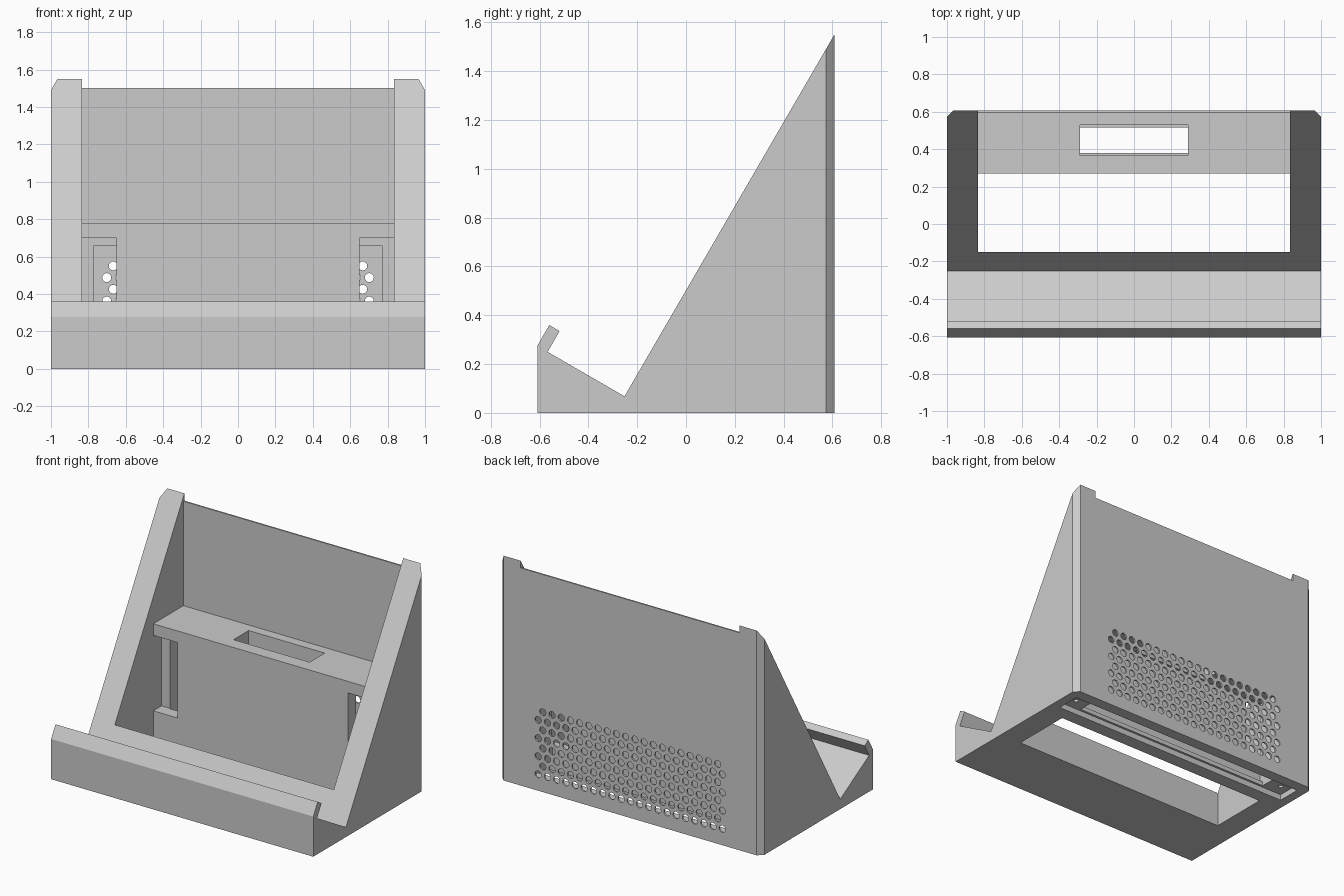
import bpy, bmesh, math
from mathutils import Matrix

if "Cube" in bpy.data.objects:
    bpy.data.objects.remove(bpy.data.objects["Cube"], do_unlink=True)

mat = bpy.data.materials.new("light_grey")
mat.use_nodes = True
grey = (0.6, 0.6, 0.6, 1)
mat.diffuse_color = grey
mat.node_tree.nodes["Principled BSDF"].inputs["Base Color"].default_value = grey


def make(name, bm):
    bmesh.ops.recalc_face_normals(bm, faces=bm.faces)
    me = bpy.data.meshes.new(name)
    bm.to_mesh(me)
    bm.free()
    me.materials.append(mat)
    ob = bpy.data.objects.new(name, me)
    bpy.context.collection.objects.link(ob)
    return ob


def extrude_profile(points, half_width):
    """Closed (y, z) profile stretched from -half_width to +half_width in x."""
    bm = bmesh.new()
    face = bm.faces.new([bm.verts.new((-half_width, y, z)) for y, z in points])
    ext = bmesh.ops.extrude_face_region(bm, geom=[face])
    verts = [g for g in ext["geom"] if isinstance(g, bmesh.types.BMVert)]
    bmesh.ops.translate(bm, verts=verts, vec=(2 * half_width, 0, 0))
    return bm


def add_box(bm, x, y, z):
    m = Matrix.Translation([(a + b) / 2 for a, b in (x, y, z)])
    m = m @ Matrix.Diagonal([b - a for a, b in (x, y, z)] + [1])
    bmesh.ops.create_cube(bm, size=1, matrix=m)


def add_cylinder(bm, centre, radius, depth, along_y=False, sides=16):
    m = Matrix.Translation(centre)
    if along_y:
        m = m @ Matrix.Rotation(math.pi / 2, 4, 'X')
    bmesh.ops.create_cone(bm, cap_ends=True, segments=sides, radius1=radius,
                          radius2=radius, depth=depth, matrix=m)


def cut(target, bm):
    cutter = make("cutter", bm)
    cutter.hide_render = True
    mod = target.modifiers.new("cut", 'BOOLEAN')
    mod.operation = 'DIFFERENCE'
    mod.solver = 'EXACT'
    mod.object = cutter
    bpy.context.view_layer.objects.active = target
    bpy.ops.object.modifier_apply(modifier=mod.name)
    bpy.data.objects.remove(cutter, do_unlink=True)


def cut_box(target, x, y, z):
    bm = bmesh.new()
    add_box(bm, x, y, z)
    cut(target, bm)


BACK = 0.608     # rear face
INNER = 0.835    # inner face of the side walls
PANEL = 0.597    # front face of the thin back panel

# Stand body: lip, cradle and sloped sides, with chamfered rear corners
profile = [(-0.608, 0), (-0.608, 0.277), (-0.56, 0.36), (-0.518, 0.335),
           (-0.567, 0.25), (-0.252, 0.068), (BACK, 1.55), (BACK, 0)]
bm = extrude_profile(profile, 1)
corners = [e for e in bm.edges
           if all(v.co.y > 0.6 for v in e.verts) and e.verts[0].co.x == e.verts[1].co.x]
bmesh.ops.bevel(bm, geom=corners, offset=0.035 * 1.0, segments=1, affect='EDGES')
body = make("stand_body", bm)

# Opening between the sides, leaving the rear housing with its shelf top
opening = [(-0.15, -0.2), (0.27, -0.2), (0.27, 0.78), (PANEL, 0.78),
           (PANEL, 2), (-0.15, 2)]
cut(body, extrude_profile(opening, INNER))

# Lowered top edge of the back panel
cut_box(body, (-INNER, INNER), (0.5, 0.7), (1.5, 2))

# Stepped windows at both ends of the housing front
for s in (-1, 1):
    cut_box(body, sorted((s * 0.65, s * INNER)), (0.2, 0.36), (0.18, 0.70))

# Housing cavity, floor opening, base recess and shelf slot
cut_box(body, (-0.77, 0.77), (0.355, PANEL), (0.07, 0.66))
cut_box(body, (-0.77, 0.77), (0.38, 0.515), (-0.1, 0.3))
cut_box(body, (-0.935, 0.935), (0.365, 0.53), (-0.1, 0.04))
cut_box(body, (-0.29, 0.29), (0.365, 0.53), (0.6, 0.9))

# Screw holes in the base pads
bm = bmesh.new()
for s in (-1, 1):
    add_cylinder(bm, (s * 0.867, 0.448, 0.08), 0.016, 0.14)
cut(body, bm)

# Staggered ventilation holes through the back panel
bm = bmesh.new()
for row in range(8):
    count = 20 + row % 2
    for i in range(count):
        x = (i - (count - 1) / 2) * 0.0702
        add_cylinder(bm, (x, 0.6, 0.55 - row * 0.0625), 0.024, 0.05, along_y=True)
cut(body, bm)
